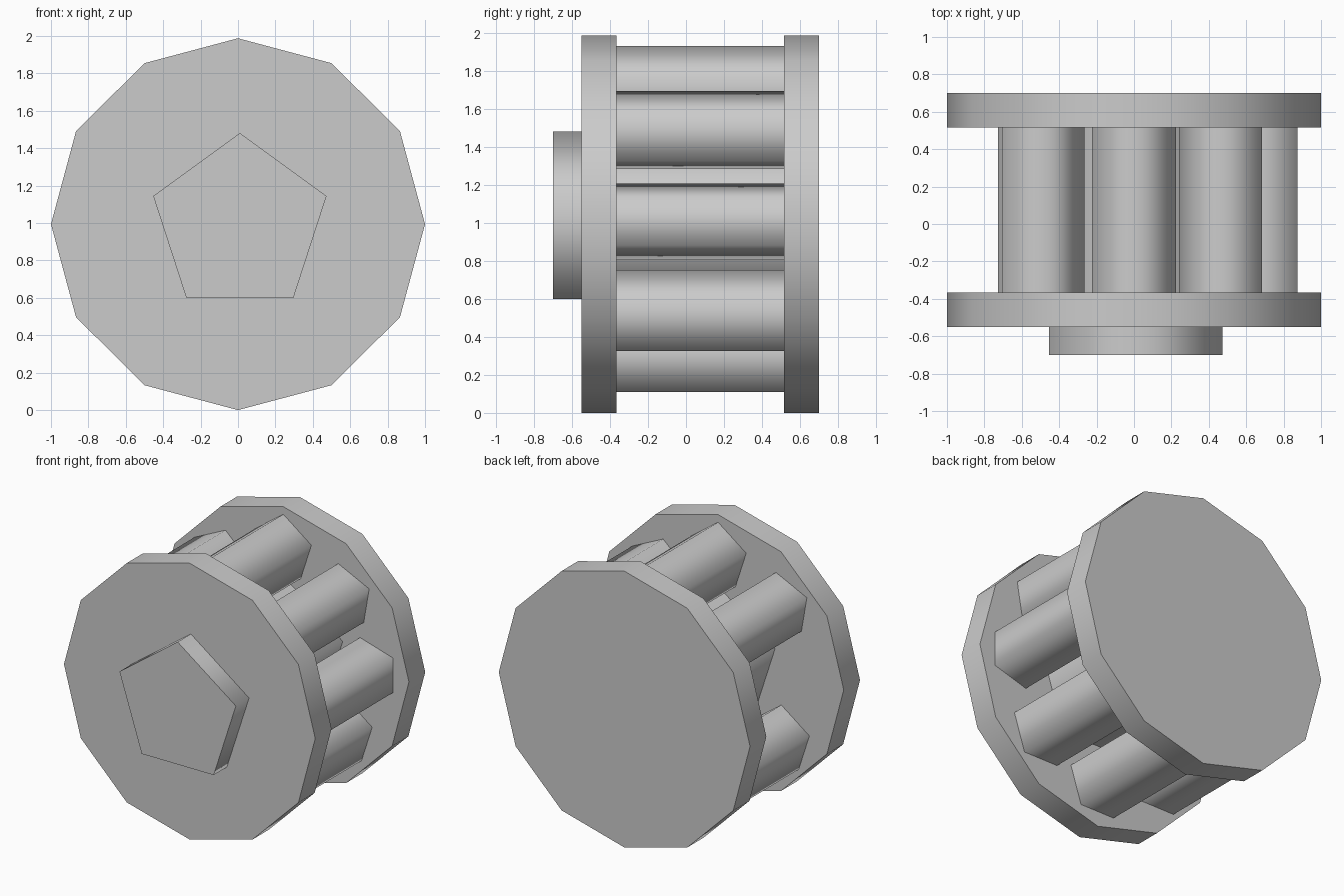
import bpy
import math

if "Cube" in bpy.data.objects:
    bpy.data.objects.remove(bpy.data.objects["Cube"], do_unlink=True)

grey = bpy.data.materials.new("plain_grey")
grey.use_nodes = True
COLOUR = (0.6, 0.6, 0.6, 1)
grey.diffuse_color = COLOUR
grey.node_tree.nodes["Principled BSDF"].inputs["Base Color"].default_value = COLOUR


def prism(name, sides, x, z, rx, rz, front, back, turn=0):
    """Closed prism along y; its first corner points up, turned counterclockwise."""
    ring = []
    for i in range(sides):
        a = math.radians(90 + turn) + math.tau * i / sides
        ring.append((x + rx * math.cos(a), z + rz * math.sin(a)))
    verts = [(px, y, pz) for y in (front, back) for px, pz in ring]
    faces = [tuple(range(sides)), tuple(reversed(range(sides, 2 * sides)))]
    for i in range(sides):
        j = (i + 1) % sides
        faces.append((i, i + sides, j + sides, j))
    mesh = bpy.data.meshes.new(name)
    mesh.from_pydata(verts, [], faces)
    mesh.materials.append(grey)
    obj = bpy.data.objects.new(name, mesh)
    bpy.context.collection.objects.link(obj)
    # Rounded sides, crisp end caps
    bpy.ops.object.select_all(action="DESELECT")
    obj.select_set(True)
    bpy.context.view_layer.objects.active = obj
    bpy.ops.object.shade_smooth_by_angle(angle=math.radians(80))
    return obj


MID = 0.994
INNER_FRONT, INNER_BACK = -0.365, 0.515

# Twelve-sided end plates
prism("front_plate", 12, 0, MID, 1, MID, -0.55, INNER_FRONT)
prism("back_plate", 12, 0, MID, 1, MID, INNER_BACK, 0.70)

# Five-sided axle, standing proud of the front plate
prism("axle", 5, 0.01, MID, 0.487, 0.487, -0.70, INNER_BACK + 0.05)

# Ring of five-sided rods, with the left place open: x, z, height radius, turn
rods = {
    "top_rod": (0, 1.697, 0.236, 0),
    "upper_left_rod": (0.474, 1.48, 0.218, 9),
    "left_rod": (0.683, 1.008, 0.212, 18),
    "lower_left_rod": (0.484, 0.517, 0.236, 0),
    "bottom_rod": (0.005, 0.301, 0.236, 0),
    "lower_right_rod": (-0.503, 0.517, 0.236, 0),
    "upper_right_rod": (-0.497, 1.48, 0.218, -9),
}
for name, (x, z, rz, turn) in rods.items():
    prism(name, 5, x, z, 0.235, rz, INNER_FRONT, INNER_BACK, turn)
